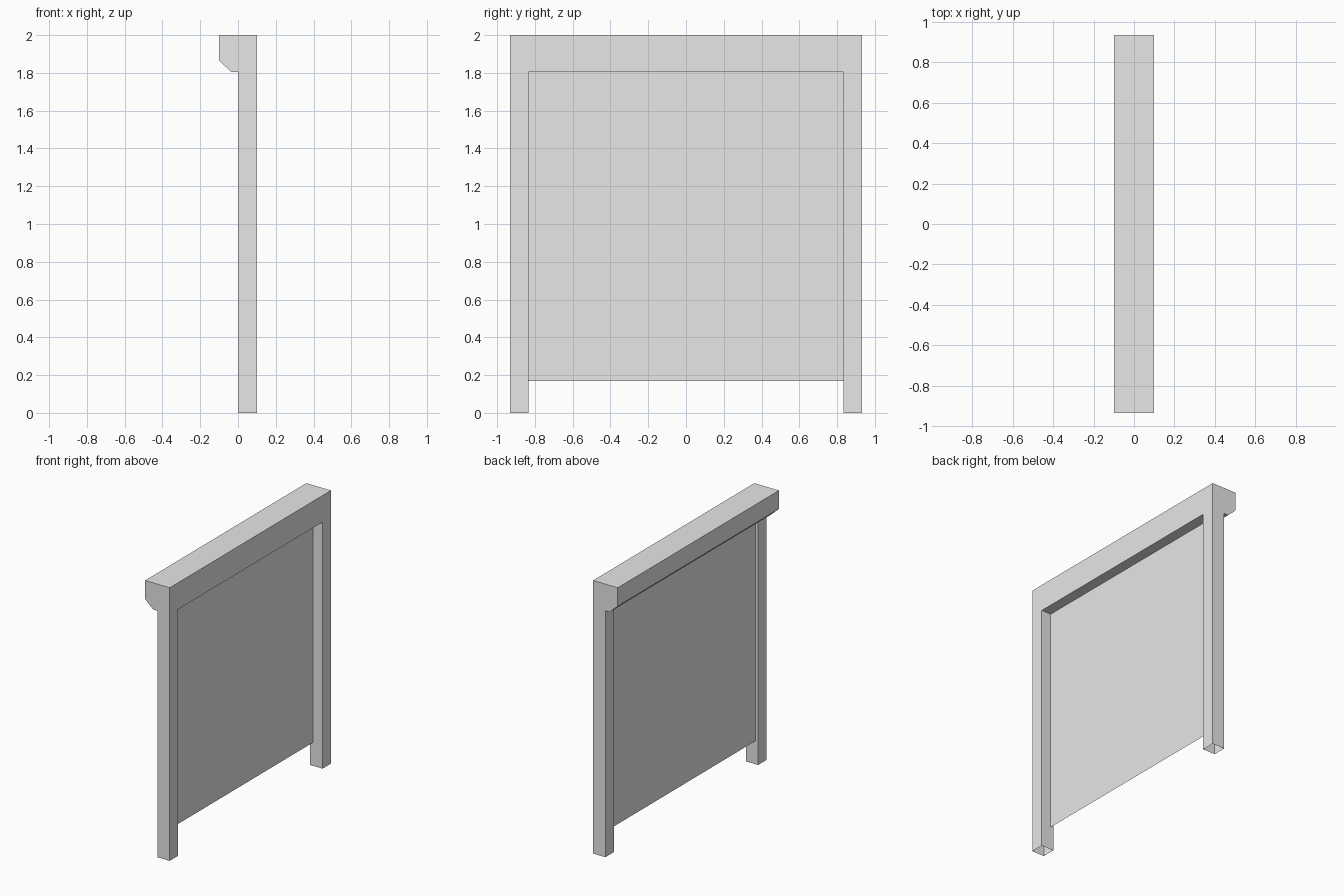
import bpy
import bmesh

cube = bpy.data.objects.get("Cube")
if cube:
    bpy.data.objects.remove(cube, do_unlink=True)

HALF_LENGTH, OPENING, LINTEL = 0.933, 0.835, 1.805
PANEL_X, PANEL_BOTTOM = 0.022, 0.17

grey = bpy.data.materials.new("plain grey")
grey.use_nodes = True
colour = (0.8, 0.8, 0.8, 1)
grey.diffuse_color = colour
grey.node_tree.nodes["Principled BSDF"].inputs["Base Color"].default_value = colour


def extrude_profile(name, profile, half):
    """Sweep a closed x-z profile from y = -half to y = half."""
    bm = bmesh.new()
    face = bm.faces.new([bm.verts.new((x, -half, z)) for x, z in profile])
    swept = bmesh.ops.extrude_face_region(bm, geom=[face])
    moved = [v for v in swept["geom"] if isinstance(v, bmesh.types.BMVert)]
    bmesh.ops.translate(bm, verts=moved, vec=(0, 2 * half, 0))
    bmesh.ops.recalc_face_normals(bm, faces=bm.faces)
    return make_object(name, bm)


def make_object(name, bm):
    mesh = bpy.data.meshes.new(name)
    bm.to_mesh(mesh)
    bm.free()
    mesh.materials.append(grey)
    obj = bpy.data.objects.new(name, mesh)
    bpy.context.collection.objects.link(obj)
    return obj


# Frame: posts and chamfered header in one piece
frame = extrude_profile("door_frame", [
    (0, 0), (0.1, 0), (0.1, 2), (-0.1, 2),
    (-0.1, 1.865), (-0.035, LINTEL), (0, LINTEL)], HALF_LENGTH)

# Doorway cut between the posts
cutter = extrude_profile("doorway_cutter", [
    (-0.02, -0.1), (0.2, -0.1), (0.2, LINTEL), (-0.02, LINTEL)], OPENING)
cut = frame.modifiers.new("doorway", 'BOOLEAN')
cut.operation = 'DIFFERENCE'
cut.solver = 'EXACT'
cut.object = cutter
bpy.context.view_layer.objects.active = frame
bpy.ops.object.modifier_apply(modifier=cut.name)
bpy.data.objects.remove(cutter, do_unlink=True)

# Posts are hollow, open at the foot
bm = bmesh.new()
bm.from_mesh(frame.data)
feet = [f for f in bm.faces if f.calc_center_median().z < 0.01]
bmesh.ops.delete(bm, geom=feet, context='FACES')
bmesh.ops.dissolve_limit(bm, angle_limit=0.01, verts=bm.verts, edges=bm.edges)
bm.to_mesh(frame.data)
bm.free()

# Thin door sheet, partly raised
bm = bmesh.new()
corners = [(-OPENING, PANEL_BOTTOM), (OPENING, PANEL_BOTTOM),
           (OPENING, LINTEL), (-OPENING, LINTEL)]
bm.faces.new([bm.verts.new((PANEL_X, y, z)) for y, z in corners])
make_object("door_panel", bm)
